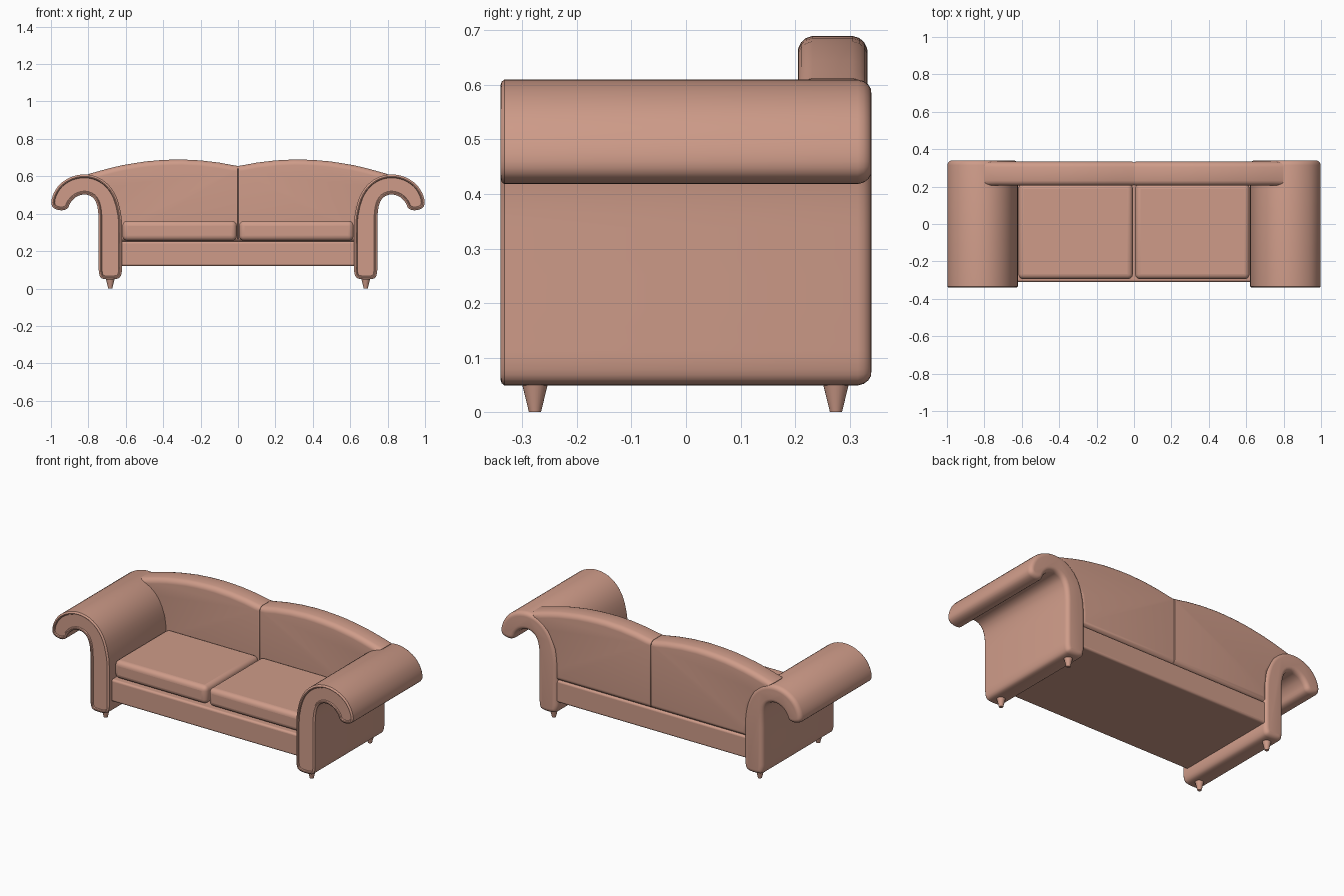
import bpy, bmesh, math
from mathutils import Vector

if "Cube" in bpy.data.objects:
    bpy.data.objects.remove(bpy.data.objects["Cube"])

mat = bpy.data.materials.new("upholstery")
mat.diffuse_color = (0.62, 0.33, 0.25, 1)
mat.use_nodes = True
mat.node_tree.nodes["Principled BSDF"].inputs["Base Color"].default_value = mat.diffuse_color


def finish(ob, angle=35):
    ob.data.materials.append(mat)
    bpy.ops.object.select_all(action='DESELECT')
    bpy.context.view_layer.objects.active = ob
    ob.select_set(True)
    bpy.ops.object.shade_smooth_by_angle(angle=math.radians(angle))


def mirror(ob):
    m = ob.modifiers.new("mirror", 'MIRROR')
    m.use_mirror_merge = False


def smooth(points, n=3):
    # closed Catmull-Rom through the points
    p = [Vector(q) for q in points]
    out = []
    for i in range(len(p)):
        a, b, c, d = p[i - 1], p[i], p[(i + 1) % len(p)], p[(i + 2) % len(p)]
        for k in range(n):
            t = k / n
            out.append(0.5 * (2 * b + (c - a) * t + (2 * a - 5 * b + 4 * c - d) * t**2
                              + (3 * b - a - 3 * c + d) * t**3))
    return out


def sweep(name, prof, rings, min_x=None):
    # xz profile (clockwise) swept along y; each ring is (y, inset)
    n = len(prof)
    normals = []
    for i in range(n):
        a = (prof[i] - prof[i - 1]).normalized()
        b = (prof[(i + 1) % n] - prof[i]).normalized()
        s = a + b
        s.normalize()
        normals.append(Vector((s.y, -s.x)) / max(0.6, s.dot(a)))
    bm = bmesh.new()
    loops = []
    for y, inset in rings:
        loop = []
        for p, nr in zip(prof, normals):
            q = p + nr * inset
            x = q.x if min_x is None else max(q.x, min_x)
            loop.append(bm.verts.new((x, y, q.y)))
        loops.append(loop)
    for A, B in zip(loops, loops[1:]):
        for i in range(n):
            j = (i + 1) % n
            bm.faces.new((A[i], A[j], B[j], B[i]))
    bm.faces.new(loops[0])
    bm.faces.new(loops[-1])
    bmesh.ops.recalc_face_normals(bm, faces=bm.faces)
    me = bpy.data.meshes.new(name)
    bm.to_mesh(me)
    bm.free()
    ob = bpy.data.objects.new(name, me)
    bpy.context.collection.objects.link(ob)
    finish(ob)
    mirror(ob)
    return ob


def box(name, lo, hi, bevel, mirrored=False):
    bm = bmesh.new()
    bmesh.ops.create_cube(bm, size=1)
    for v in bm.verts:
        v.co = [(l + h) / 2 + c * (h - l) for l, h, c in zip(lo, hi, v.co)]
    me = bpy.data.meshes.new(name)
    bm.to_mesh(me)
    bm.free()
    ob = bpy.data.objects.new(name, me)
    bpy.context.collection.objects.link(ob)
    b = ob.modifiers.new("bevel", 'BEVEL')
    b.width, b.segments = bevel, 5
    if mirrored:
        mirror(ob)
    finish(ob)
    return ob


# rolled arms: post with a scroll curling outward, piped front edge
arm = [(.71, .05), (.66, .05), (.632, .06), (.621, .09), (.62, .13), (.62, .22), (.62, .31),
       (.624, .39), (.648, .485), (.69, .552), (.75, .595), (.82, .61), (.89, .597),
       (.95, .56), (.985, .51), (.998, .46), (.985, .43), (.945, .418), (.912, .428),
       (.895, .46), (.865, .49), (.82, .503), (.778, .488), (.755, .45), (.746, .39),
       (.745, .31), (.745, .22), (.745, .13), (.744, .09), (.735, .06)]
sweep("rolled_arm", smooth(arm),
      [(-.332, .024), (-.332, .018), (-.338, .015), (-.34, .01), (-.338, .004), (-.333, 0),
       (.315, 0), (.326, .003), (.334, .009), (.339, .017), (.34, .026)])

# humped back, one half mirrored, seam in the middle
back = [(-.02, .25), (-.02, .655), (.03, .66), (.1, .673), (.2, .685), (.3, .69), (.36, .689),
        (.42, .686), (.49, .68), (.55, .671), (.62, .659), (.68, .645), (.74, .629),
        (.8, .612), (.79, .56), (.7, .52), (.65, .43), (.64, .33), (.64, .25)]
sweep("back_half", [Vector(p) for p in back],
      [(.205, .03), (.206, .022), (.211, .012), (.22, .004), (.232, 0), (.305, 0),
       (.318, .004), (.327, .012), (.332, .022), (.333, .03)], min_x=.001)

# base rail and seat cushions
box("base", (-.64, -.31, .12), (.64, .328, .252), .012)
box("seat_cushion", (.006, -.295, .255), (.618, .215, .362), .028, True)

# tapered legs
for y in (-.277, .275):
    bpy.ops.mesh.primitive_cone_add(vertices=24, radius1=.011, radius2=.027, depth=.065,
                                    location=(0, 0, 0))
    leg = bpy.context.object
    leg.name = "front_leg" if y < 0 else "back_leg"
    for v in leg.data.vertices:
        v.co += Vector((.683, y, .0325))
    finish(leg)
    mirror(leg)
